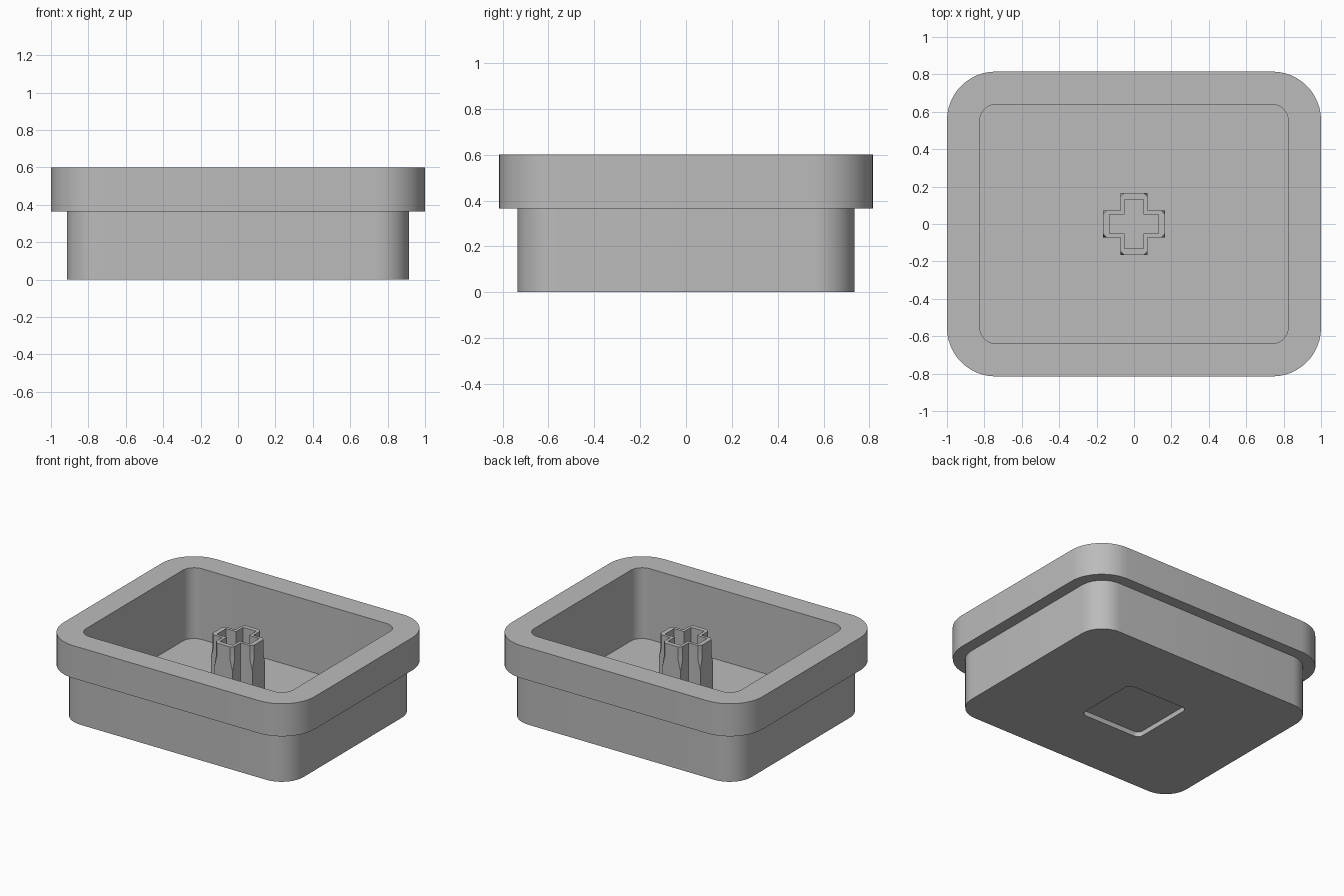
import bpy
import bmesh
from math import cos, sin, pi, radians

cube = bpy.data.objects.get("Cube")
if cube:
    bpy.data.objects.remove(cube, do_unlink=True)

grey = bpy.data.materials.new("plain_grey")
grey.use_nodes = True
grey.diffuse_color = (0.5, 0.5, 0.5, 1)
grey.node_tree.nodes["Principled BSDF"].inputs["Base Color"].default_value = (0.5, 0.5, 0.5, 1)


def rounded_rect(half_x, half_y, radius, z, steps=12):
    """Counter-clockwise outline with rounded corners."""
    points = []
    for quarter, (sx, sy) in enumerate([(1, 1), (-1, 1), (-1, -1), (1, -1)]):
        for i in range(steps + 1):
            a = (quarter + i / steps) * pi / 2
            points.append((sx * (half_x - radius) + radius * cos(a),
                           sy * (half_y - radius) + radius * sin(a), z))
    return points


def cross(reach, half_arm, chamfer, z):
    """Counter-clockwise plus sign with bevelled arm ends."""
    arm = [(reach, -half_arm + chamfer), (reach, half_arm - chamfer),
           (reach - chamfer, half_arm), (half_arm, half_arm),
           (half_arm, reach - chamfer), (half_arm - chamfer, reach)]
    points = []
    for c, s in [(1, 0), (0, 1), (-1, 0), (0, -1)]:
        points += [(x * c - y * s, x * s + y * c, z) for x, y in arm[:5]]
    return points


def loft(name, rings, cap_start, cap_end):
    """Skin a chain of outlines, optionally closing its ends."""
    bm = bmesh.new()
    loops = [[bm.verts.new(p) for p in ring] for ring in rings]
    for low, high in zip(loops, loops[1:]):
        for i in range(len(low)):
            j = (i + 1) % len(low)
            bm.faces.new((low[i], low[j], high[j], high[i]))
    if cap_start:
        bm.faces.new(loops[0][::-1])
    if cap_end:
        bm.faces.new(loops[-1])
    bmesh.ops.remove_doubles(bm, verts=bm.verts, dist=0.0005)
    bmesh.ops.recalc_face_normals(bm, faces=bm.faces)
    mesh = bpy.data.meshes.new(name)
    bm.to_mesh(mesh)
    bm.free()
    mesh.materials.append(grey)
    obj = bpy.data.objects.new(name, mesh)
    bpy.context.collection.objects.link(obj)
    bpy.ops.object.select_all(action="DESELECT")
    obj.select_set(True)
    bpy.context.view_layer.objects.active = obj
    bpy.ops.object.shade_smooth_by_angle(angle=radians(30))
    return obj


FLOOR, LEDGE, RIM = 0.09, 0.365, 0.6

# Tray: underside recess, lower body, wide rim, then the inner cavity
loft("tray", [
    rounded_rect(0.245, 0.245, 0.04, 0.035),
    rounded_rect(0.245, 0.245, 0.04, 0),
    rounded_rect(0.915, 0.735, 0.175, 0),
    rounded_rect(0.915, 0.735, 0.175, LEDGE),
    rounded_rect(1, 0.815, 0.26, LEDGE),
    rounded_rect(1, 0.815, 0.26, RIM),
    rounded_rect(0.825, 0.64, 0.09, RIM),
    rounded_rect(0.825, 0.64, 0.09, FLOOR),
], True, True)

# Hollow cross-shaped post with arm ends bevelled towards the top
loft("cross_post", [
    cross(0.165, 0.073, 0, FLOOR),
    cross(0.165, 0.073, 0, 0.38),
    cross(0.165, 0.073, 0.02, 0.46),
    cross(0.165, 0.073, 0.02, 0.555),
    cross(0.132, 0.052, 0, 0.555),
    cross(0.132, 0.052, 0, FLOOR + 0.002),
], False, True)
